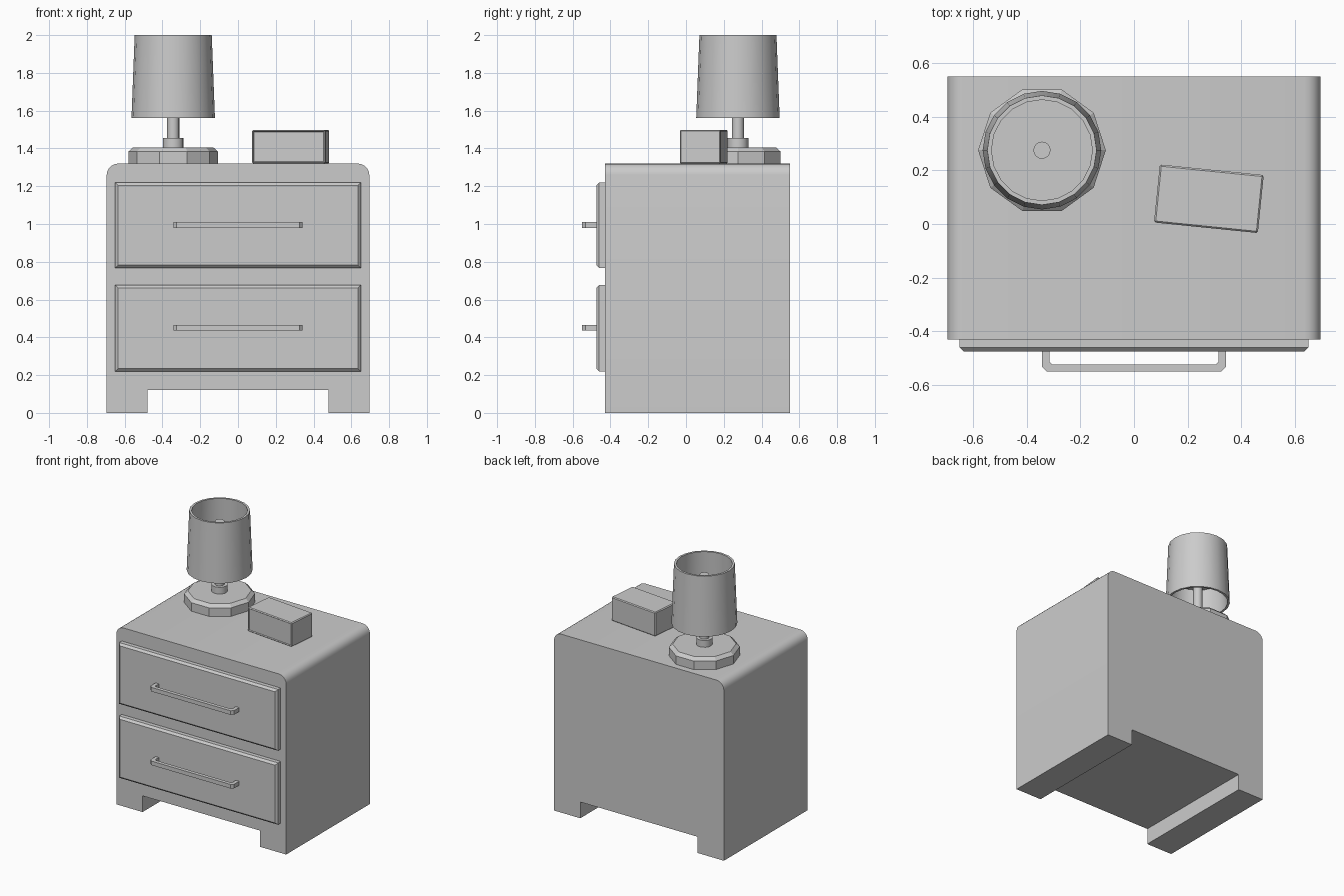
import bpy, bmesh, math
from mathutils import Matrix, Vector

if "Cube" in bpy.data.objects:
    bpy.data.objects.remove(bpy.data.objects["Cube"])


def finish(name, bm, smooth=None):
    bmesh.ops.recalc_face_normals(bm, faces=bm.faces)
    mesh = bpy.data.meshes.new(name)
    bm.to_mesh(mesh)
    bm.free()
    ob = bpy.data.objects.new(name, mesh)
    bpy.context.collection.objects.link(ob)
    if smooth:
        bpy.ops.object.select_all(action='DESELECT')
        ob.select_set(True)
        bpy.context.view_layer.objects.active = ob
        bpy.ops.object.shade_smooth_by_angle(angle=math.radians(smooth))
    return ob


def prism(name, points, depth, smooth=None):
    """Extrude a closed outline of 3D points along the vector depth."""
    bm = bmesh.new()
    face = bm.faces.new([bm.verts.new(p) for p in points])
    ext = bmesh.ops.extrude_face_region(bm, geom=[face])
    moved = [g for g in ext['geom'] if isinstance(g, bmesh.types.BMVert)]
    bmesh.ops.translate(bm, verts=moved, vec=Vector(depth))
    return finish(name, bm, smooth)


def box(size, center):
    bm = bmesh.new()
    bmesh.ops.create_cube(bm, size=1, matrix=Matrix.Translation(center) @ Matrix.Diagonal((*size, 1)))
    return bm


def lathe(name, profile, sides, center, closed=False, smooth=None):
    """Revolve (radius, z) points; open profiles get end caps."""
    bm = bmesh.new()
    rings = []
    for r, z in profile:
        rings.append([bm.verts.new((center[0] + r * math.cos(2 * math.pi * i / sides),
                                    center[1] + r * math.sin(2 * math.pi * i / sides), z))
                      for i in range(sides)])
    pairs = list(zip(rings, rings[1:]))
    if closed:
        pairs.append((rings[-1], rings[0]))
    else:
        bm.faces.new(rings[0])
        bm.faces.new(rings[-1])
    for a, b in pairs:
        for i in range(sides):
            j = (i + 1) % sides
            bm.faces.new((a[i], a[j], b[j], b[i]))
    return finish(name, bm, smooth)


# Cabinet with rounded top corners and a channel between the feet
W, H, R = 0.695, 1.32, 0.06
right = [(0.48, 0.12), (0.48, 0), (W, 0)]
for i in range(6):
    a = math.pi / 2 * i / 5
    right.append((W - R + R * math.cos(a), H - R + R * math.sin(a)))
outline = right + [(-x, z) for x, z in reversed(right)]
prism("cabinet", [(x, -0.43, z) for x, z in outline], (0, 0.98, 0), 30)

# Drawers and handles
for name, z0, z1, zh in (("lower", 0.22, 0.677, 0.45), ("upper", 0.767, 1.22, 0.995)):
    bm = box((1.3, 0.055, z1 - z0), (0, -0.4475, (z0 + z1) / 2))
    front = [e for e in bm.edges if all(v.co.y < -0.46 for v in e.verts)]
    bmesh.ops.bevel(bm, geom=front, offset=0.015, segments=1, affect='EDGES')
    finish(name + "_drawer", bm)

    half = [(0.315, -0.465), (0.315, -0.514), (0.306, -0.523)]
    outer = [(0.325, -0.55), (0.342, -0.533), (0.342, -0.465)]
    bar = [(-x, y) for x, y in half] + half[::-1] + outer[::-1] + [(-x, y) for x, y in outer]
    prism(name + "_handle", [(x, y, zh - 0.015) for x, y in bar], (0, 0, 0.03))

# Lamp
lamp = (-0.343, 0.275)
lathe("lamp_base", [(0.238, 1.32), (0.238, 1.383), (0.213, 1.405)], 10, lamp)
lathe("lamp_neck", [(0.055, 1.40), (0.055, 1.455)], 16, lamp, smooth=30)
lathe("lamp_stem", [(0.032, 1.45), (0.032, 1.92)], 16, lamp, smooth=30)
lathe("lamp_shade", [(0.221, 1.56), (0.204, 2.0), (0.188, 2.0), (0.205, 1.56)], 20, lamp,
      closed=True, smooth=30)
lathe("shade_support", [(0.197, 1.77), (0.196, 1.785)], 20, lamp)

# Bedside clock, slightly turned, with a framed front
bm = box((0.389, 0.217, 0.178), (0, 0, 0))
bmesh.ops.bevel(bm, geom=bm.edges[:], offset=0.006, segments=1, affect='EDGES')
face = min(bm.faces, key=lambda f: f.calc_center_median().y)
bmesh.ops.inset_region(bm, faces=[face], thickness=0.006)
bmesh.ops.translate(bm, verts=face.verts[:], vec=(0, 0.006, 0))
clock = finish("clock", bm)
clock.location = (0.279, 0.094, 1.409)
clock.rotation_euler.z = math.radians(-5.8)
